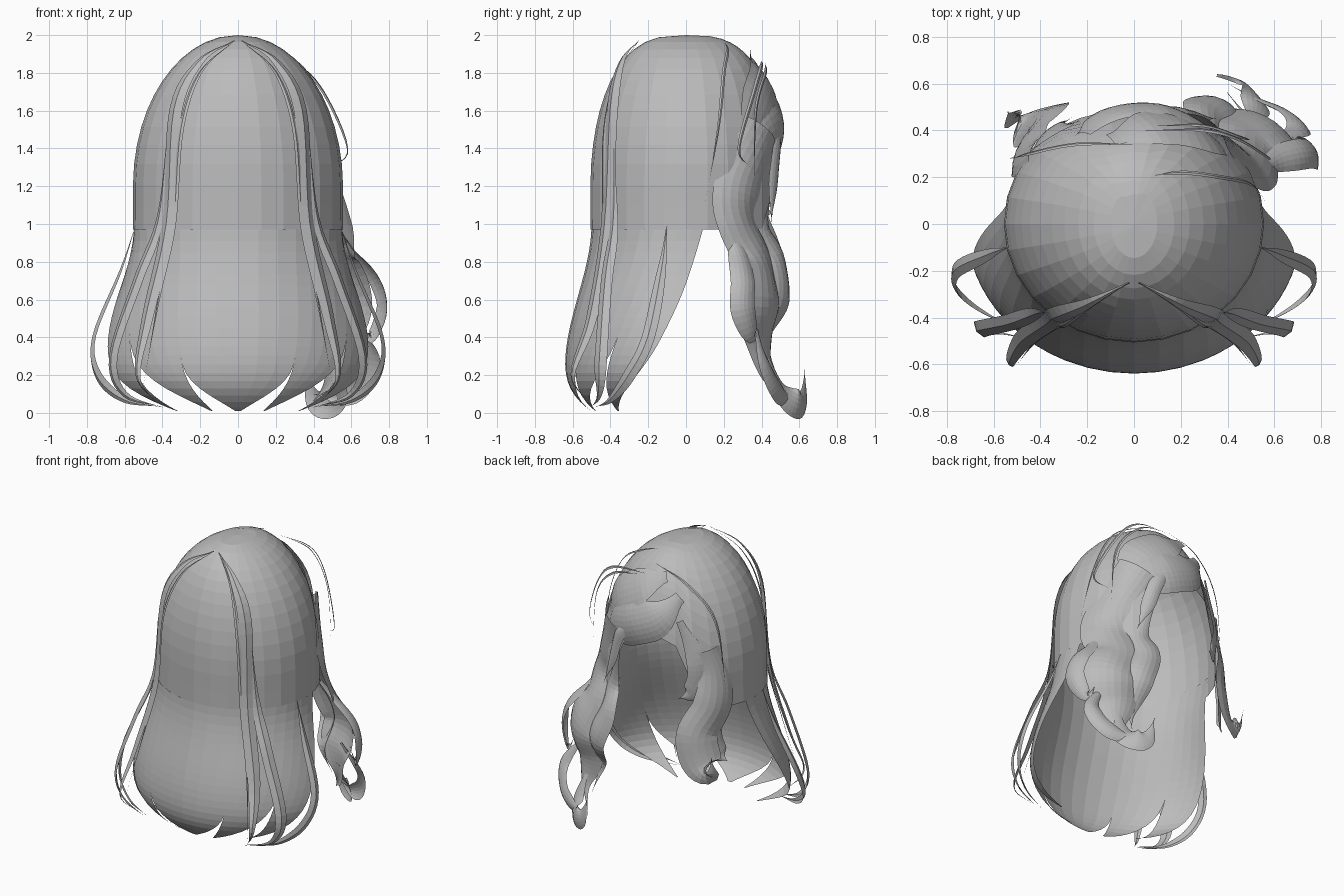
import bpy, bmesh, math
from mathutils import Vector

cube = bpy.data.objects.get("Cube")
if cube:
    bpy.data.objects.remove(cube)

grey = (0.5, 0.5, 0.5, 1)
hair = bpy.data.materials.new("grey_hair")
hair.use_nodes = True
hair.diffuse_color = grey
hair.node_tree.nodes["Principled BSDF"].inputs["Base Color"].default_value = grey


def ease(t):
    """Smooth step from zero to one."""
    t = min(max(t, 0), 1)
    return t * t * (3 - 2 * t)


def mix(a, b, t):
    return a + (b - a) * t


def grid_object(name, rows):
    """Skin a list of equally long point rows."""
    bm = bmesh.new()
    grid = [[bm.verts.new(point) for point in row] for row in rows]
    for upper, lower in zip(grid, grid[1:]):
        for i in range(len(upper) - 1):
            bm.faces.new((upper[i], lower[i], lower[i + 1], upper[i + 1]))
    bmesh.ops.remove_doubles(bm, verts=bm.verts, dist=0.0005)
    mesh = bpy.data.meshes.new(name)
    bm.to_mesh(mesh)
    bm.free()
    mesh.materials.append(hair)
    bpy.context.collection.objects.link(bpy.data.objects.new(name, mesh))


def body(theta, z, grow=0.0):
    """Point on the hair volume: a dome on top, flared below, tucked in at the hem."""
    dome = max(0, 1 - (max(0, z - 1.2) / 0.8) ** 2)
    flare = ease((1 - z) / 0.75)
    tuck = 1 - 0.4 * (max(0, 0.3 - z) / 0.3) ** 3
    half_width = (0.55 + 0.17 * flare) * tuck * dome ** 0.5
    depth = 0.51 * dome ** 0.34
    if math.cos(theta) > 0:
        depth = (0.5 + 0.14 * flare) * (1 - (1 - tuck) * 0.6) * dome ** 0.36
    return Vector(((half_width + grow) * math.sin(theta), -(depth + grow) * math.cos(theta), z))


# Scalp cap, with an uneven face opening on the +y side
columns, levels = 28, 14
rows = []
for level in range(levels + 1):
    row = []
    for column in range(columns + 1):
        degrees = mix(-180, 180, column / columns)
        opening = 140 if degrees > 0 else 130
        hem = 0.97 + 0.5 * ease((abs(degrees) - opening) / 30)
        z = mix(2, hem, (level / levels) ** 1.7)
        row.append(body(math.radians(degrees), z, 0.006 if level else 0))
    rows.append(row)
grid_object("scalp_hair", rows)


def strip(name, start, end, tip, start_split, end_split, columns):
    """Part of the long hair that narrows to a tip below its splits."""
    rows, levels = [], 22
    for level in range(levels + 1):
        z = mix(0.01, 1.1, (1 - level / levels) ** 1.3)
        spread = math.radians(58 + 55 * z - 12 * z * z)
        low = mix(start, tip, max(0, 1 - z / start_split) ** 2.6)
        high = mix(end, tip, max(0, 1 - z / end_split) ** 2.6)
        rows.append([body(mix(low, high, i / columns) * spread, z) for i in range(columns + 1)])
    grid_object(name, rows)


# Long hair: five strips that split and taper into inward tips
strip("long_hair_middle", -0.34, 0.34, 0, 0.28, 0.28, 6)
for side, sign in (("left", 1), ("right", -1)):
    strip("long_hair_inner_" + side, 0.34 * sign, 0.7 * sign, 0.28 * sign, 0.28, 0.42, 4)
    strip("long_hair_outer_" + side, 0.7 * sign, sign, 0.75 * sign, 0.42, 0.4, 4)


def smooth_path(points, steps=6):
    """Smooth curve passing through all the points."""
    p = [Vector(point) for point in points]
    p = [2 * p[0] - p[1]] + p + [2 * p[-1] - p[-2]]
    path = []
    for a, b, c, d in zip(p, p[1:], p[2:], p[3:]):
        for step in range(steps):
            t = step / steps
            path.append(b + ((c - a) * t + (2 * a - 5 * b + 4 * c - d) * t * t
                             + (3 * b - a - 3 * c + d) * t ** 3) / 2)
    return path + [p[-2]]


def ribbon(name, width, points, root=0.3, bulge=0.35, columns=6, mirror=False, facing=None):
    """Tapered curved lock facing away from the head, or turning to a given facing low down."""
    path = smooth_path(points)
    last = len(path) - 1
    rows = []
    for i, centre in enumerate(path):
        t = i / last
        tangent = (path[min(i + 1, last)] - path[max(i - 1, 0)]).normalized()
        outward = Vector((centre.x, centre.y, max(0, centre.z - 1.5))).normalized()
        if facing:
            outward = outward.lerp(Vector(facing), ease((1.3 - centre.z) / 0.4))
        across = tangent.cross(outward).normalized()
        normal = across.cross(tangent)
        breadth = width * mix(root, 1, ease(3 * t)) * max(ease(2.5 * (1 - t)), 0.02)
        row = []
        for column in range(columns + 1):
            k = mix(-1, 1, column / columns)
            row.append(centre + across * breadth * k + normal * breadth * bulge * (1 - k * k))
        rows.append(row)
    grid_object(name, rows)
    if mirror:
        flipped = [[Vector((-v.x, v.y, v.z)) for v in reversed(row)] for row in rows]
        grid_object(name + "_mirrored", flipped)


def strands(name, width, points, mirror=False):
    """Thin flat ribbon for single strands."""
    ribbon(name, width, points, root=0.1, columns=2, mirror=mirror)


# Large wavy lock on the left, turned toward the face side
front = (0.45, 0.9, 0)
ribbon("left_wavy_lock", 0.2, [(0.3, 0.4, 1.5), (0.42, 0.28, 1.2), (0.44, 0.27, 1),
       (0.45, 0.36, 0.8), (0.53, 0.4, 0.6), (0.5, 0.38, 0.4), (0.5, 0.43, 0.2), (0.4, 0.56, 0.06)],
       root=0.7, columns=8, facing=front)
ribbon("left_front_wave", 0.1, [(0.22, 0.47, 1.3), (0.3, 0.4, 1), (0.3, 0.48, 0.8),
       (0.37, 0.5, 0.6), (0.38, 0.42, 0.4), (0.42, 0.48, 0.2)], facing=front)
ribbon("left_outer_curl", 0.07, [(0.52, 0.2, 1), (0.6, 0.27, 0.85), (0.72, 0.3, 0.7),
       (0.76, 0.3, 0.55), (0.7, 0.35, 0.4), (0.64, 0.37, 0.5)])
ribbon("left_lower_curl", 0.06, [(0.58, 0.36, 0.5), (0.7, 0.4, 0.3), (0.66, 0.46, 0.15),
       (0.54, 0.52, 0.08), (0.4, 0.6, 0.1)], facing=front)
ribbon("left_end_curl", 0.08, [(0.5, 0.43, 0.3), (0.52, 0.5, 0.12), (0.48, 0.58, 0.05),
       (0.4, 0.62, 0.08), (0.35, 0.63, 0.24)], bulge=0.2, facing=front)

# Shorter lock on the right with an upturned end
ribbon("right_wavy_lock", 0.14, [(-0.4, 0.33, 1.4), (-0.44, 0.3, 1.2), (-0.44, 0.33, 1),
       (-0.38, 0.42, 0.8), (-0.43, 0.42, 0.6), (-0.52, 0.45, 0.57), (-0.54, 0.48, 0.7)], root=0.6)
ribbon("right_lock_tip", 0.07, [(-0.46, 0.28, 1), (-0.44, 0.33, 0.8), (-0.47, 0.3, 0.65),
       (-0.53, 0.28, 0.6)])
ribbon("right_cheek_curl", 0.08, [(-0.25, 0.43, 1.6), (-0.37, 0.38, 1.3), (-0.34, 0.4, 1.1),
       (-0.26, 0.46, 1.05)], bulge=0.2)

# Swept fringe
ribbon("fringe_main", 0.14, [(-0.22, 0.38, 1.75), (-0.1, 0.46, 1.6), (0.1, 0.48, 1.5),
       (0.3, 0.4, 1.4), (0.4, 0.35, 1.1)], bulge=0.25, columns=8)
ribbon("fringe_upper", 0.13, [(-0.1, 0.36, 1.86), (0.1, 0.41, 1.75), (0.3, 0.37, 1.6),
       (0.45, 0.28, 1.2)], bulge=0.15)
ribbon("fringe_hook", 0.05, [(0.1, 0.5, 1.5), (0.2, 0.48, 1.4), (0.27, 0.46, 1.2), (0.35, 0.45, 1)])

# Ribbons and fine strands lying over the long hair, on both sides
strands("long_ribbon", 0.045, [(0.02, -0.25, 1.97), (0.2, -0.34, 1.86), (0.33, -0.39, 1.6),
        (0.37, -0.42, 1), (0.48, -0.5, 0.5), (0.53, -0.6, 0.2), (0.44, -0.52, 0.06)], mirror=True)
strands("inner_strand", 0.015, [(0.02, -0.25, 1.97), (0.2, -0.36, 1.8), (0.3, -0.43, 1.5),
        (0.34, -0.44, 1), (0.42, -0.5, 0.6), (0.5, -0.6, 0.15)], mirror=True)
strands("side_ribbon", 0.04, [(0.38, -0.38, 1.4), (0.42, -0.38, 1), (0.53, -0.42, 0.7),
        (0.66, -0.45, 0.3), (0.6, -0.46, 0.1), (0.4, -0.5, 0.03)], mirror=True)
strands("outer_strand", 0.035, [(0.54, -0.1, 1), (0.62, -0.13, 0.75), (0.76, -0.2, 0.4),
        (0.74, -0.3, 0.2), (0.6, -0.4, 0.07), (0.4, -0.48, 0.03)], mirror=True)

# Loose strands over the crown and temples
strands("crown_strand", 0.01, [(0.04, 0.2, 1.97), (0.2, 0.22, 1.92), (0.37, 0.2, 1.8),
        (0.5, 0.17, 1.5), (0.56, 0.1, 1.1)])
strands("loose_strand", 0.012, [(0.05, 0.4, 1.86), (0.3, 0.4, 1.84), (0.45, 0.36, 1.7),
        (0.58, 0.28, 1.4), (0.5, 0.34, 1.3)])
strands("loose_strand_low", 0.01, [(0.1, 0.42, 1.85), (0.3, 0.42, 1.8), (0.46, 0.37, 1.6),
        (0.5, 0.36, 1.2)])
strands("right_temple_strand", 0.01, [(0, 0.34, 1.92), (-0.25, 0.34, 1.83), (-0.45, 0.3, 1.6),
        (-0.52, 0.28, 1.1)])
